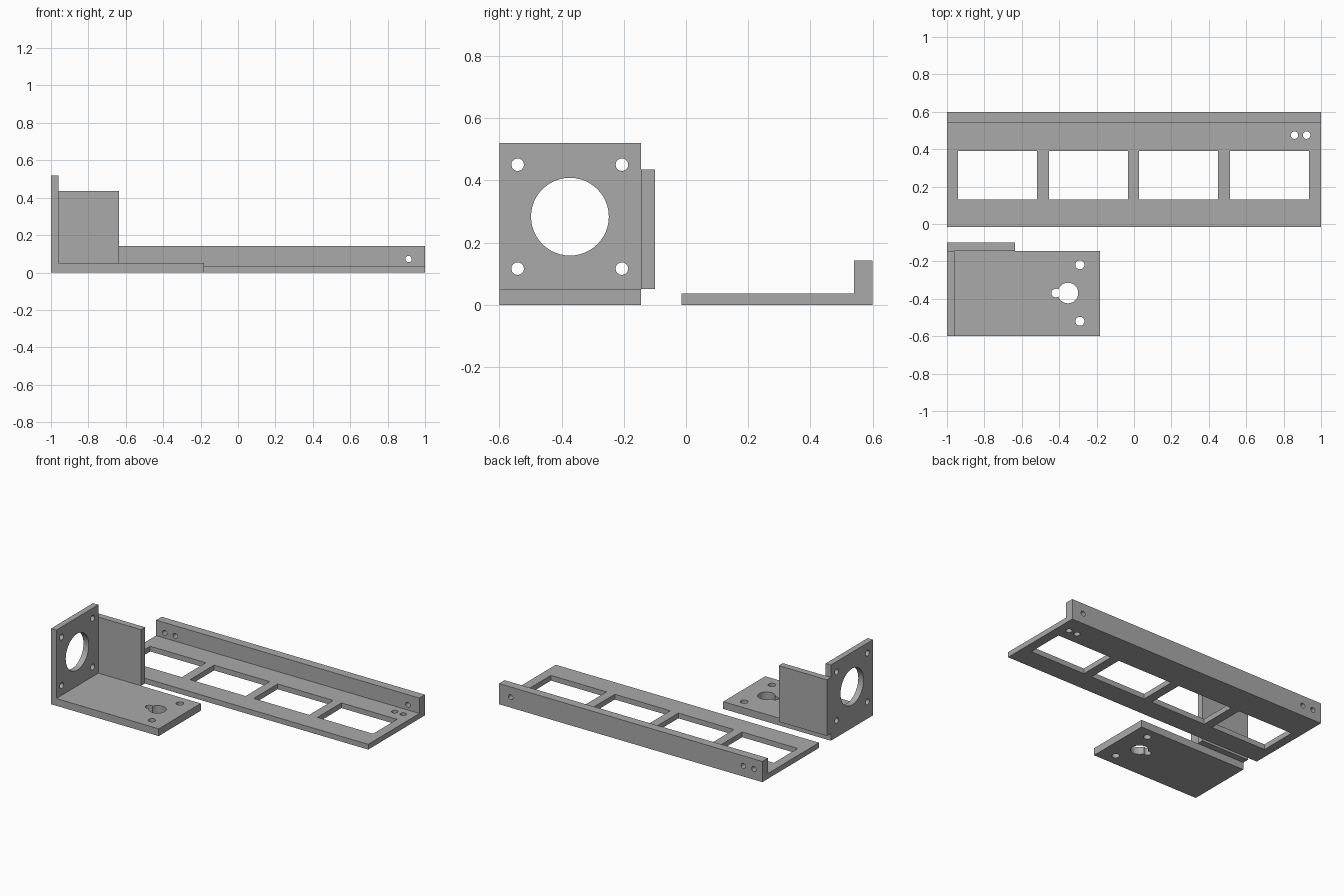
import bpy
import bmesh
from mathutils import Matrix, Vector

default = bpy.data.objects.get("Cube")
if default:
    bpy.data.objects.remove(default, do_unlink=True)

# One plain grey for every part
GREY = (0.4, 0.4, 0.4, 1)
grey = bpy.data.materials.new("plain grey")
grey.use_nodes = True
grey.diffuse_color = GREY
grey.node_tree.nodes["Principled BSDF"].inputs["Base Color"].default_value = GREY


def make_object(name, bm):
    bmesh.ops.recalc_face_normals(bm, faces=bm.faces)
    mesh = bpy.data.meshes.new(name)
    bm.to_mesh(mesh)
    bm.free()
    mesh.materials.append(grey)
    obj = bpy.data.objects.new(name, mesh)
    bpy.context.collection.objects.link(obj)
    return obj


def prism(name, points, offset):
    """Extrude a closed outline along an offset."""
    bm = bmesh.new()
    face = bm.faces.new([bm.verts.new(p) for p in points])
    result = bmesh.ops.extrude_face_region(bm, geom=[face], use_keep_orig=True)
    moved = [v for v in result["geom"] if isinstance(v, bmesh.types.BMVert)]
    bmesh.ops.translate(bm, verts=moved, vec=Vector(offset))
    return make_object(name, bm)


def box(name, low, high):
    (x0, y0, z0), (x1, y1, z1) = low, high
    outline = [(x0, y0, z0), (x1, y0, z0), (x1, y1, z0), (x0, y1, z0)]
    return prism(name, outline, (0, 0, z1 - z0))


def drill(name, centre, radius, axis, depth=0.2):
    """Round cutter pointing along an axis."""
    bm = bmesh.new()
    turn = Vector((0, 0, 1)).rotation_difference(Vector(axis)).to_matrix().to_4x4()
    bmesh.ops.create_cone(bm, cap_ends=True, segments=48, radius1=radius,
                          radius2=radius, depth=depth,
                          matrix=Matrix.Translation(centre) @ turn)
    return make_object(name, bm)


def cut(obj, cutters):
    """Subtract the cutters, keep the result and discard the cutters."""
    for cutter in cutters:
        cutter.hide_render = True
        mod = obj.modifiers.new("cut", 'BOOLEAN')
        mod.operation = 'DIFFERENCE'
        mod.solver = 'EXACT'
        mod.object = cutter
    bpy.context.view_layer.update()
    graph = bpy.context.evaluated_depsgraph_get()
    mesh = bpy.data.meshes.new_from_object(obj.evaluated_get(graph))
    obj.modifiers.clear()
    obj.data = mesh
    for cutter in cutters:
        bpy.data.objects.remove(cutter, do_unlink=True)


X, Y, Z = (1, 0, 0), (0, 1, 0), (0, 0, 1)

# Long angled rail with four windows
rail_profile = [(-0.015, 0), (0.6, 0), (0.6, 0.142), (0.54, 0.142),
                (0.54, 0.036), (-0.015, 0.036)]
rail = prism("slotted_rail", [(-1, y, z) for y, z in rail_profile], (2, 0, 0))
cutters = [box("window_cutter", (x, 0.13, -0.1), (x + 0.422, 0.39, 0.1))
           for x in (-0.94, -0.455, 0.028, 0.513)]
cutters += [drill("floor_hole_cutter", (x, 0.475, 0), 0.02, Z) for x in (0.858, 0.923)]
cutters += [drill("flange_hole_cutter", (x, 0.57, 0.072), 0.017, Y)
            for x in (-0.935, -0.855, 0.912)]
cut(rail, cutters)

# Motor bracket: base and upright face plate in one L profile
bracket_profile = [(-1, 0), (-0.182, 0), (-0.182, 0.05), (-0.96, 0.05),
                   (-0.96, 0.52), (-1, 0.52)]
bracket = prism("motor_bracket", [(x, -0.6, z) for x, z in bracket_profile],
                (0, 0.456, 0))
cutters = [drill("motor_bore_cutter", (-0.98, -0.373, 0.283), 0.125, X)]
cutters += [drill("motor_screw_cutter", (-0.98, y, z), 0.02, X)
            for y in (-0.541, -0.206) for z in (0.116, 0.45)]
cutters += [drill("base_screw_cutter", (-0.289, y, 0), 0.024, Z) for y in (-0.52, -0.218)]
# Keyhole made of two overlapping bores
cutters += [drill("keyhole_cutter", (-0.353, -0.369, 0), 0.055, Z),
            drill("keyhole_notch_cutter", (-0.418, -0.369, 0), 0.023, Z)]
cut(bracket, cutters)

# Plate behind the bracket
back_plate = box("back_plate", (-1, -0.144, 0.05), (-0.635, -0.1, 0.435))

# Smooth the bores, keep the edges sharp
bpy.ops.object.select_all(action='DESELECT')
for part in (rail, bracket, back_plate):
    part.select_set(True)
bpy.context.view_layer.objects.active = rail
bpy.ops.object.shade_smooth_by_angle()
